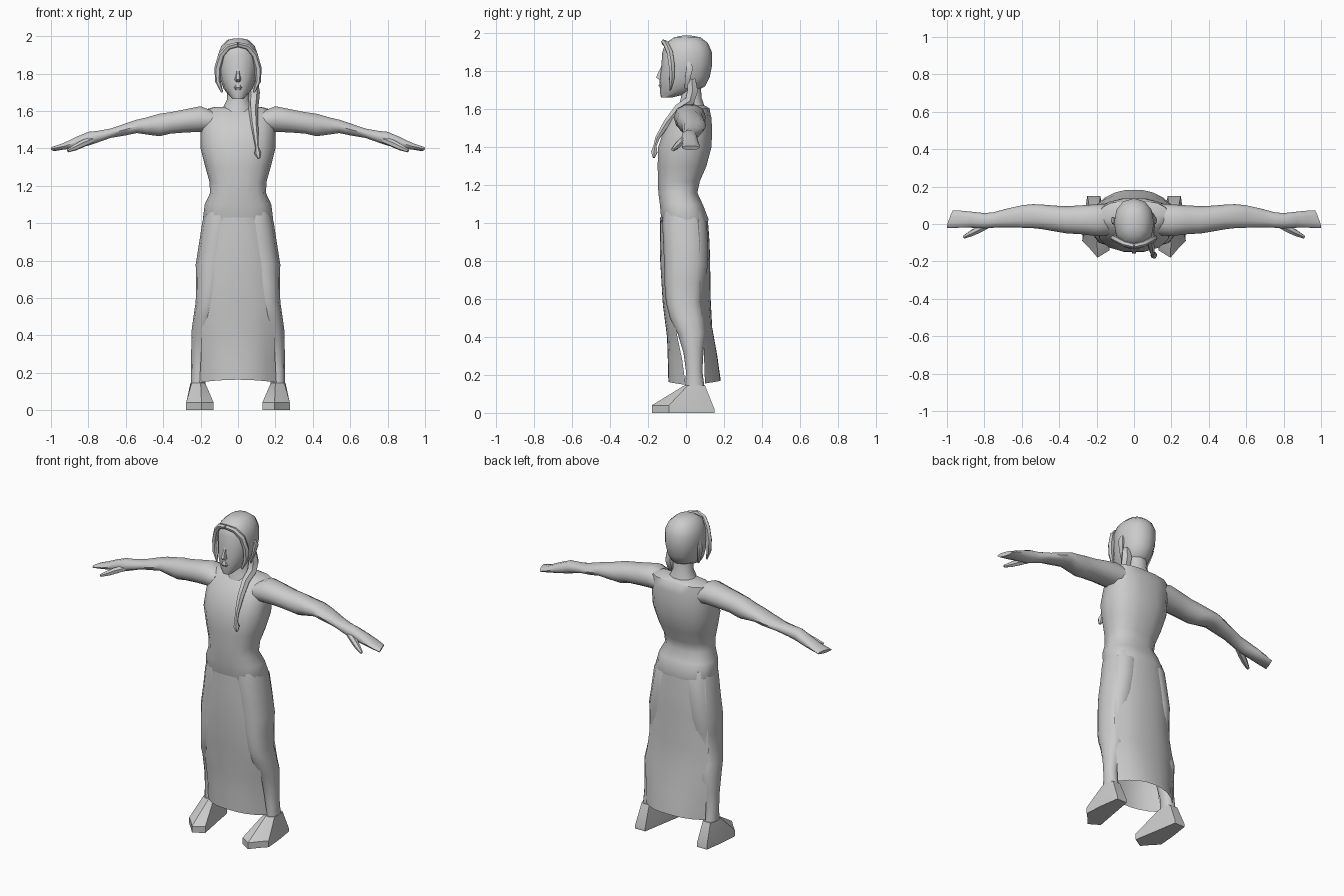
import bpy, bmesh, math
from mathutils import Vector

grey = bpy.data.materials.new("plain_grey")
grey.diffuse_color = (0.6, 0.6, 0.6, 1)


def finish(name, bm, mirror=False, angle=50, fix=True):
    if fix:
        bmesh.ops.recalc_face_normals(bm, faces=bm.faces[:])
    me = bpy.data.meshes.new(name)
    bm.to_mesh(me)
    bm.free()
    me.materials.append(grey)
    ob = bpy.data.objects.new(name, me)
    bpy.context.collection.objects.link(ob)
    bpy.context.view_layer.objects.active = ob
    ob.select_set(True)
    bpy.ops.object.shade_smooth_by_angle(angle=math.radians(angle))
    ob.select_set(False)
    if mirror:
        ob.modifiers.new("Mirror", 'MIRROR').use_clip = False
    return ob


def skin(name, rings, mirror=False, angle=50):
    """Join rings of equal point count and cap both ends."""
    bm = bmesh.new()
    vs = [[bm.verts.new(p) for p in r] for r in rings]
    n = len(vs[0])
    for a, b in zip(vs, vs[1:]):
        for i in range(n):
            j = (i + 1) % n
            bm.faces.new((a[i], a[j], b[j], b[i]))
    bm.faces.new(vs[0])
    bm.faces.new(vs[-1])
    return finish(name, bm, mirror, angle)


def oval(c, u, v, n=12, power=1.0):
    """Ring of n points around c; power under 1 makes it boxier."""
    c, u, v = Vector(c), Vector(u), Vector(v)
    pts = []
    for i in range(n):
        t = 2 * math.pi * i / n
        k, s = math.cos(t), math.sin(t)
        pts.append(c + u * math.copysign(abs(k) ** power, k)
                   + v * math.copysign(abs(s) ** power, s))
    return pts


def level(z, x0, x1, y0, y1, n=12, power=1.0):
    return oval(((x0 + x1) / 2, (y0 + y1) / 2, z),
                ((x1 - x0) / 2, 0, 0), (0, (y1 - y0) / 2, 0), n, power)


def tube(name, pts, radii, mirror=False, n=6, flat=1.0):
    rings = []
    pts = [Vector(p) for p in pts]
    for i, p in enumerate(pts):
        d = (pts[min(i + 1, len(pts) - 1)] - pts[max(i - 1, 0)]).normalized()
        u = d.cross(Vector((0, 1, 0.3))).normalized()
        v = d.cross(u)
        rings.append(oval(p, u * radii[i] * flat, v * radii[i], n))
    return skin(name, rings, mirror)


def panel(name, rows, cols=8):
    """Open cloth sheet; rows are z, half width, centre y, edge y."""
    bm = bmesh.new()
    grid = []
    for z, w, yc, ye in rows:
        line = []
        for i in range(cols + 1):
            t = 2 * i / cols - 1
            sag = 0.015 * (1 - t * t) if z < 0.2 else 0
            line.append(bm.verts.new((w * t, yc + (ye - yc) * abs(t) ** 2.5, z + sag)))
        grid.append(line)
    front = rows[0][2] < 0
    for a, b in zip(grid, grid[1:]):
        for i in range(cols):
            f = (a[i], b[i], b[i + 1], a[i + 1])
            bm.faces.new(f if front else f[::-1])
    return finish(name, bm, fix=False)


# Torso with hips and a hem at the back
torso = [(0.97, .17, -.115, .10), (1.02, .188, -.133, .122), (1.10, .178, -.14, .09),
         (1.16, .15, -.148, .062), (1.22, .152, -.15, .075), (1.30, .175, -.152, .11),
         (1.40, .20, -.15, .137), (1.48, .20, -.122, .14), (1.55, .20, -.085, .137),
         (1.605, .185, -.03, .125), (1.62, .13, -.01, .10)]
skin("torso", [level(z, -w, w, a, b, 14, 0.8) for z, w, a, b in torso])

# Neck
skin("neck", [level(z, -w, w, a, b, 10) for z, w, a, b in
              [(1.57, .10, -.05, .11), (1.62, .08, -.04, .10), (1.66, .06, -.03, .085),
               (1.74, .06, -.03, .08)]])

# Head, jaw and swept back hair
head = [(1.663, .028, -.132, -.07), (1.69, .055, -.138, .04), (1.72, .078, -.138, .10),
        (1.77, .095, -.14, .125), (1.83, .107, -.13, .137), (1.90, .107, -.125, .137),
        (1.95, .088, -.108, .115), (1.98, .055, -.06, .075), (1.988, .02, -.02, .03)]
skin("head", [level(z, -w, w, a, b, 12, 0.9) for z, w, a, b in head])

# Nose and lips
skin("nose", [level(z, -w, w, a, -.10, 6) for z, w, a in
              [(1.755, .018, -.142), (1.768, .019, -.162), (1.80, .012, -.147), (1.83, .008, -.13)]])
skin("lips", [level(z, -w, w, a, -.10, 6) for z, w, a in
              [(1.71, .02, -.138), (1.725, .026, -.148), (1.742, .018, -.14)]])

# Hair strand framing the face, and ears
tube("hair_strand", [(0, -.118, 1.955), (.05, -.105, 1.943), (.088, -.085, 1.90),
                     (.108, -.075, 1.83), (.108, -.075, 1.76), (.085, -.085, 1.70)],
     [.014, .016, .018, .018, .015, .006], mirror=True)
tube("ear", [(.088, .0, 1.71), (.102, .008, 1.76), (.112, .02, 1.82), (.103, .015, 1.85)],
     [.008, .016, .02, .008], mirror=True, flat=.6)

# Long braid over one shoulder, with a knob at the end
tube("braid", [(.085, .03, 1.76), (.085, .035, 1.70), (.082, .02, 1.645), (.082, -.04, 1.605),
               (.088, -.10, 1.53), (.097, -.15, 1.45), (.102, -.164, 1.405),
               (.106, -.167, 1.375), (.112, -.17, 1.345)],
     [.022, .032, .03, .025, .02, .013, .009, .019, .007])

# Arms: x, bottom z, top z, front y, back y
arm = [(.13, 1.49, 1.60, -.06, .11), (.20, 1.485, 1.628, -.065, .105),
       (.28, 1.482, 1.612, -.055, .10), (.36, 1.476, 1.596, -.05, .095),
       (.42, 1.462, 1.588, -.04, .098), (.49, 1.472, 1.567, -.028, .104),
       (.54, 1.48, 1.555, -.022, .106), (.60, 1.468, 1.535, -.02, .10),
       (.68, 1.455, 1.507, -.018, .082), (.75, 1.43, 1.495, -.02, .063),
       (.80, 1.413, 1.49, -.024, .058), (.87, 1.40, 1.46, -.02, .066),
       (.935, 1.392, 1.428, -.02, .072)]
rings = [oval((x, (c + d) / 2, (a + b) / 2), (0, (d - c) / 2, 0), (0, 0, (b - a) / 2), 10, .9)
         for x, a, b, c, d in arm]
rings.append(oval((.985, .025, 1.397), (-.016, .046, 0), (.004, 0, .011), 10, .9))
skin("arm", rings, mirror=True)

# Thumbs
tube("thumb", [(.78, -.005, 1.445), (.83, -.03, 1.425), (.87, -.05, 1.405), (.91, -.07, 1.387)],
     [.018, .02, .017, .009], mirror=True)

# Legs: z, inner x, outer x, front y, back y
leg = [(1.06, .01, .178, -.12, .09), (1.0, .01, .192, -.125, .11), (.90, .02, .207, -.12, .115),
       (.78, .045, .226, -.115, .115), (.68, .07, .225, -.113, .10), (.58, .09, .226, -.105, .085),
       (.50, .11, .238, -.085, .098), (.42, .125, .249, -.045, .106), (.32, .145, .25, -.014, .092),
       (.22, .17, .25, 0, .086), (.12, .175, .252, -.005, .10)]
skin("leg", [level(*r, 12, .92) for r in leg], mirror=True)

# Wedge shaped feet with flat soles
sole = [(.268, .03), (.25, .15), (.18, .15), (.16, .03), (.13, -.14), (.195, -.18),
        (.238, -.13), (.277, -.09)]
ankle = [(.254, .06), (.24, .10), (.187, .10), (.173, .06), (.175, .01), (.20, -.008),
         (.225, -.008), (.248, .01)]
skin("foot", [[(x, y, 0) for x, y in sole],
              [(x, y, .04 if y < 0 else .02) for x, y in sole],
              [(x, y, .145) for x, y in ankle]], mirror=True, angle=40)

# Cloth panels hanging at front and back
panel("front_panel", [(1.03, .08, -.136, -.128), (.93, .115, -.138, -.115),
                      (.80, .15, -.136, -.10), (.57, .19, -.122, -.08),
                      (.40, .195, -.10, -.045), (.28, .198, -.096, -.02), (.148, .205, -.093, -.002)])
panel("back_panel", [(1.02, .178, .115, .06), (.90, .19, .124, .07), (.80, .20, .127, .075),
                     (.60, .205, .13, .07), (.45, .215, .138, .09),
                     (.30, .21, .165, .095), (.155, .205, .183, .10)])
